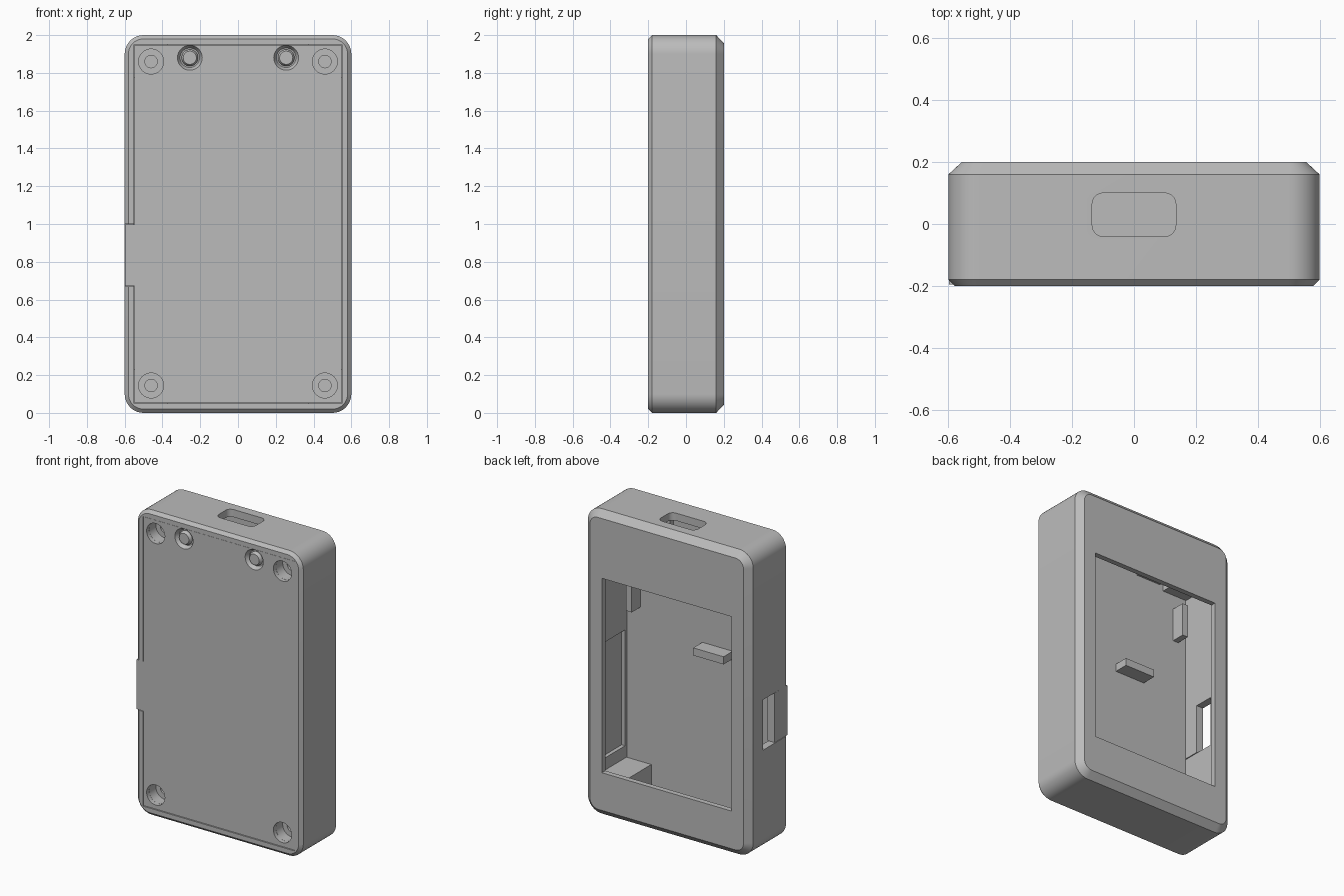
import bpy, bmesh, math
from mathutils import Matrix, Vector

if "Cube" in bpy.data.objects:
    bpy.data.objects.remove(bpy.data.objects["Cube"])

grey = bpy.data.materials.new("plain grey")
grey.use_nodes = True
COLOUR = (0.5, 0.5, 0.5, 1)
grey.diffuse_color = COLOUR
grey.node_tree.nodes["Principled BSDF"].inputs["Base Color"].default_value = COLOUR


def finish(name, bm):
    bmesh.ops.recalc_face_normals(bm, faces=bm.faces)
    mesh = bpy.data.meshes.new(name)
    bm.to_mesh(mesh)
    bm.free()
    mesh.materials.append(grey)
    ob = bpy.data.objects.new(name, mesh)
    bpy.context.collection.objects.link(ob)
    return ob


def box(name, xs, ys, zs, round_z=0):
    bm = bmesh.new()
    bmesh.ops.create_cube(bm, size=1)
    for v in bm.verts:
        v.co = Vector([r[0] if c < 0 else r[1] for c, r in zip(v.co, (xs, ys, zs))])
    if round_z:
        upright = [e for e in bm.edges
                   if abs(e.verts[0].co.z - e.verts[1].co.z) > 0.01]
        bmesh.ops.bevel(bm, geom=upright, offset=round_z, segments=6,
                        profile=0.5, affect='EDGES')
    return finish(name, bm)


def rod(name, x, z, y0, y1, r0, r1):
    """Round bar or cone along y, radius r0 at y0 and r1 at y1."""
    bm = bmesh.new()
    place = Matrix.Translation((x, (y0 + y1) / 2, z)) @ Matrix.Rotation(-math.pi / 2, 4, 'X')
    bmesh.ops.create_cone(bm, cap_ends=True, segments=40, radius1=r0, radius2=r1,
                          depth=y1 - y0, matrix=place)
    return finish(name, bm)


def smooth(ob):
    bpy.ops.object.select_all(action='DESELECT')
    ob.select_set(True)
    bpy.context.view_layer.objects.active = ob
    bpy.ops.object.shade_smooth_by_angle(angle=math.radians(30))


def cut(ob, cutters):
    for c in cutters:
        c.hide_render = True
        bpy.context.view_layer.objects.active = ob
        mod = ob.modifiers.new("cut", 'BOOLEAN')
        mod.operation = 'DIFFERENCE'
        mod.solver = 'EXACT'
        mod.object = c
        bpy.ops.object.modifier_apply(modifier=mod.name)
        bpy.data.objects.remove(c)


def outline(bm, y, inset, radius=0.1, steps=10):
    """Rounded rectangle ring of the shell at depth y."""
    ring = []
    for k, (sx, sz) in enumerate(((1, 1), (-1, 1), (-1, -1), (1, -1))):
        for i in range(steps + 1):
            a = (k + i / steps) * math.pi / 2
            r = radius - inset
            ring.append(bm.verts.new((sx * (0.6 - radius) + r * math.cos(a), y,
                                      1 + sz * (1 - radius) + r * math.sin(a))))
    return ring


# Outer shell with chamfered front and back rims
bm = bmesh.new()
rings = [outline(bm, y, inset) for y, inset in
         ((-0.2, 0.02), (-0.18, 0), (0.16, 0), (0.2, 0.043))]
for a, b in zip(rings, rings[1:]):
    for i in range(len(a)):
        j = (i + 1) % len(a)
        bm.faces.new((a[i], a[j], b[j], b[i]))
bm.faces.new(rings[0])
bm.faces.new(rings[-1])
shell = finish("case_shell", bm)

# Cavity, rear window, top port, side port and wall recess
cut(shell, [
    box("cavity", (-0.55, 0.55), (-0.3, 0.165), (0.05, 1.95)),
    box("window", (-0.47, 0.47), (0.1, 0.3), (0.29, 1.565)),
    box("top_port", (-0.135, 0.135), (-0.04, 0.1), (1.9, 2.1), round_z=0.035),
    box("side_port", (-0.7, -0.5), (-0.3, 0.06), (0.67, 1.0)),
    box("wall_recess", (0.5, 0.575), (-0.155, 0.15), (0.31, 1.07)),
])
smooth(shell)

# Screw positions in the four corners, and the two buttons
SCREWS = [(x, z) for x in (-0.46, 0.46) for z in (0.145, 1.86)]
BUTTONS = [(x, 1.88) for x in (-0.255, 0.255)]


def bores(x, z):
    return [rod("bore", x, z, -0.3, -0.1, 0.066, 0.066),
            rod("pilot", x, z, -0.15, 0.05, 0.033, 0.033)]


# Front lid with countersunk button holes
lid = box("front_lid", (-0.547, 0.547), (-0.196, -0.17), (0.053, 1.947))
for x, z in SCREWS:
    cut(lid, bores(x, z))
for x, z in BUTTONS:
    cut(lid, [rod("sink", x, z, -0.2, -0.16, 0.068, 0.046)])
smooth(lid)

# Tab that closes the front part of the side port
box("lid_tab", (-0.598, -0.546), (-0.196, -0.065), (0.672, 0.998))

# Corner screw posts
for x, z in SCREWS:
    side = 1 if x > 0 else -1
    low = (0.04, 0.23) if z < 1 else (1.775, 1.96)
    post = box("screw_post", sorted((side * 0.37, side * 0.56)), (-0.169, 0.17), low)
    cut(post, bores(x, z))
    smooth(post)

# Buttons and the housings behind them
for x, z in BUTTONS:
    box("button_housing", (x - 0.09, x + 0.09), (-0.1695, -0.07), (1.81, 1.947))
    smooth(rod("button_stem", x, z, -0.18, -0.12, 0.044, 0.044))
    smooth(rod("button_tip", x, z, -0.195, -0.18, 0.035, 0.044))

# Ribs on the inside of the lid
box("port_shelf", (-0.14, 0.14), (-0.171, -0.07), (1.82, 1.947))
box("middle_rib", (-0.22, 0), (-0.171, -0.075), (1.08, 1.13))
box("left_rib", (0.45, 0.49), (-0.171, -0.08), (1.24, 1.46))
box("right_rib", (-0.49, -0.45), (-0.171, -0.08), (1.46, 1.68))
